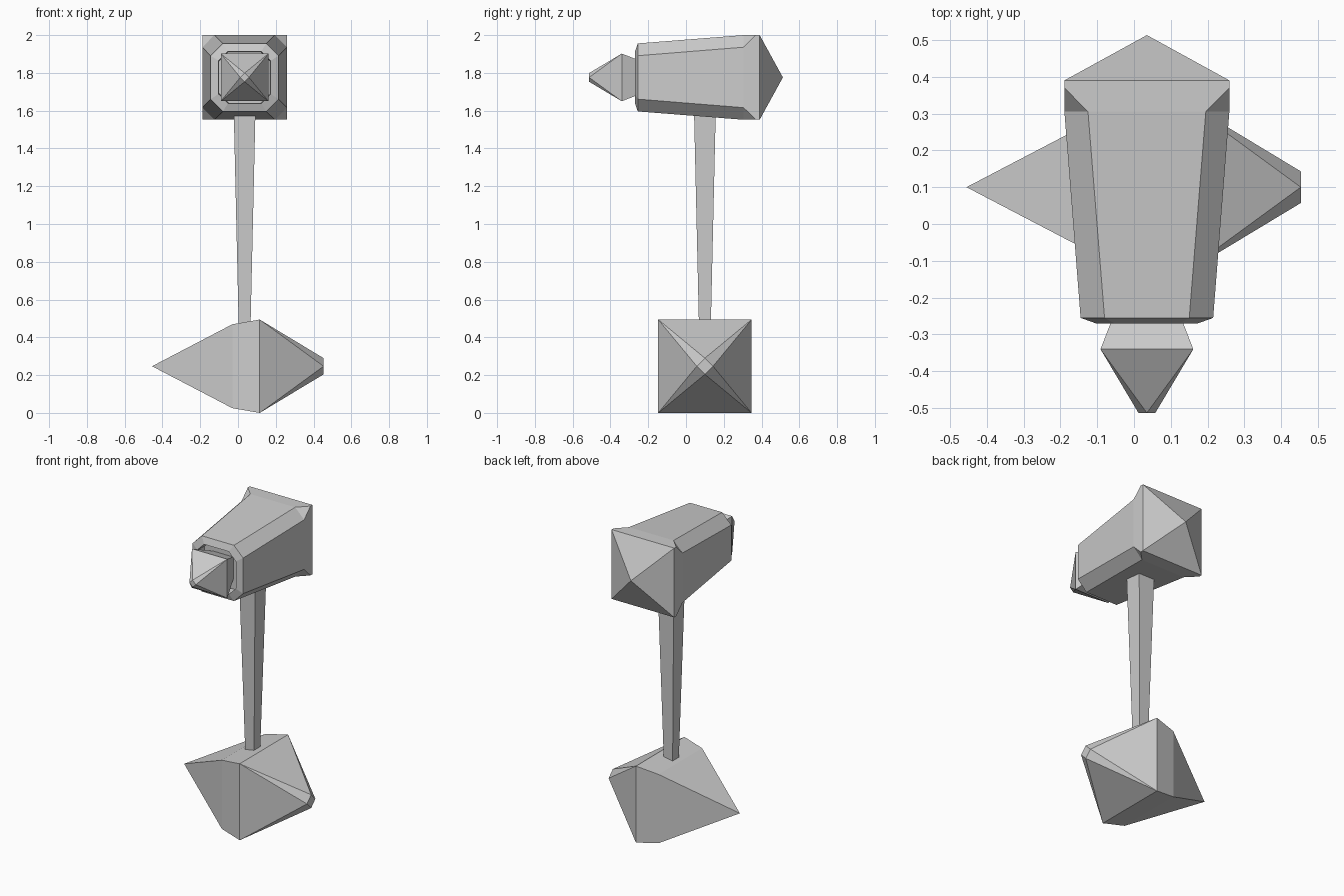
import bpy
import bmesh
from mathutils import Vector

cube = bpy.data.objects.get("Cube")
if cube:
    bpy.data.objects.remove(cube, do_unlink=True)

# Single stone-grey material
grey = bpy.data.materials.new("stone_grey")
grey.use_nodes = True
colour = (0.6, 0.6, 0.6, 1.0)
grey.diffuse_color = colour
grey.node_tree.nodes["Principled BSDF"].inputs["Base Color"].default_value = colour


def loft(name, axis, centre, rings):
    """Join rings (position, half width, half length of flat side) along an axis.
    flat = half gives a square, flat = 0 a diamond, in between a cut-corner square."""
    u, v = [i for i in range(3) if i != axis]
    bm = bmesh.new()
    loops = []
    for pos, h, c in rings:
        loop = []
        for a, b in ((h, -c), (h, c), (c, h), (-c, h), (-h, c), (-h, -c), (-c, -h), (c, -h)):
            p = Vector((0, 0, 0))
            p[axis] = pos
            p[u] = centre[0] + a
            p[v] = centre[1] + b
            loop.append(bm.verts.new(p))
        loops.append(loop)
    for lower, upper in zip(loops, loops[1:]):
        for i in range(8):
            j = (i + 1) % 8
            bm.faces.new((lower[i], lower[j], upper[j], upper[i]))
    bm.faces.new(loops[0])
    bm.faces.new(loops[-1])
    # Merge the repeated corners of squares, diamonds and points
    bmesh.ops.remove_doubles(bm, verts=bm.verts, dist=0.0005)
    bmesh.ops.recalc_face_normals(bm, faces=bm.faces)
    mesh = bpy.data.meshes.new(name)
    bm.to_mesh(mesh)
    bm.free()
    mesh.materials.append(grey)
    obj = bpy.data.objects.new(name, mesh)
    bpy.context.scene.collection.objects.link(obj)
    return obj


X, Y, Z = range(3)
head_centre = (0.035, 1.776)

# Pommel: pointed on one side, blunt diamond tip on the other
loft("pommel", X, (0.1, 0.247), [
    (-0.455, 0, 0),
    (-0.03, 0.222, 0.222),
    (0.115, 0.247, 0.247),
    (0.453, 0.043, 0),
])

# Tapered square handle
loft("handle", Z, (0.035, 0.1), [
    (0.4, 0.03, 0.03),
    (1.62, 0.058, 0.058),
])

# Head: recessed front, cut corners, square collar and pyramid back
loft("head", Y, head_centre, [
    (-0.2, 0.135, 0.085),
    (-0.27, 0.138, 0.088),
    (-0.255, 0.18, 0.115),
    (0.305, 0.224, 0.16),
    (0.37, 0.224, 0.224),
    (0.39, 0.224, 0.224),
    (0.513, 0, 0),
])

# Striking spike set into the front recess
loft("front_spike", Y, head_centre, [
    (-0.19, 0.068, 0.068),
    (-0.34, 0.126, 0.126),
    (-0.513, 0.023, 0),
])
